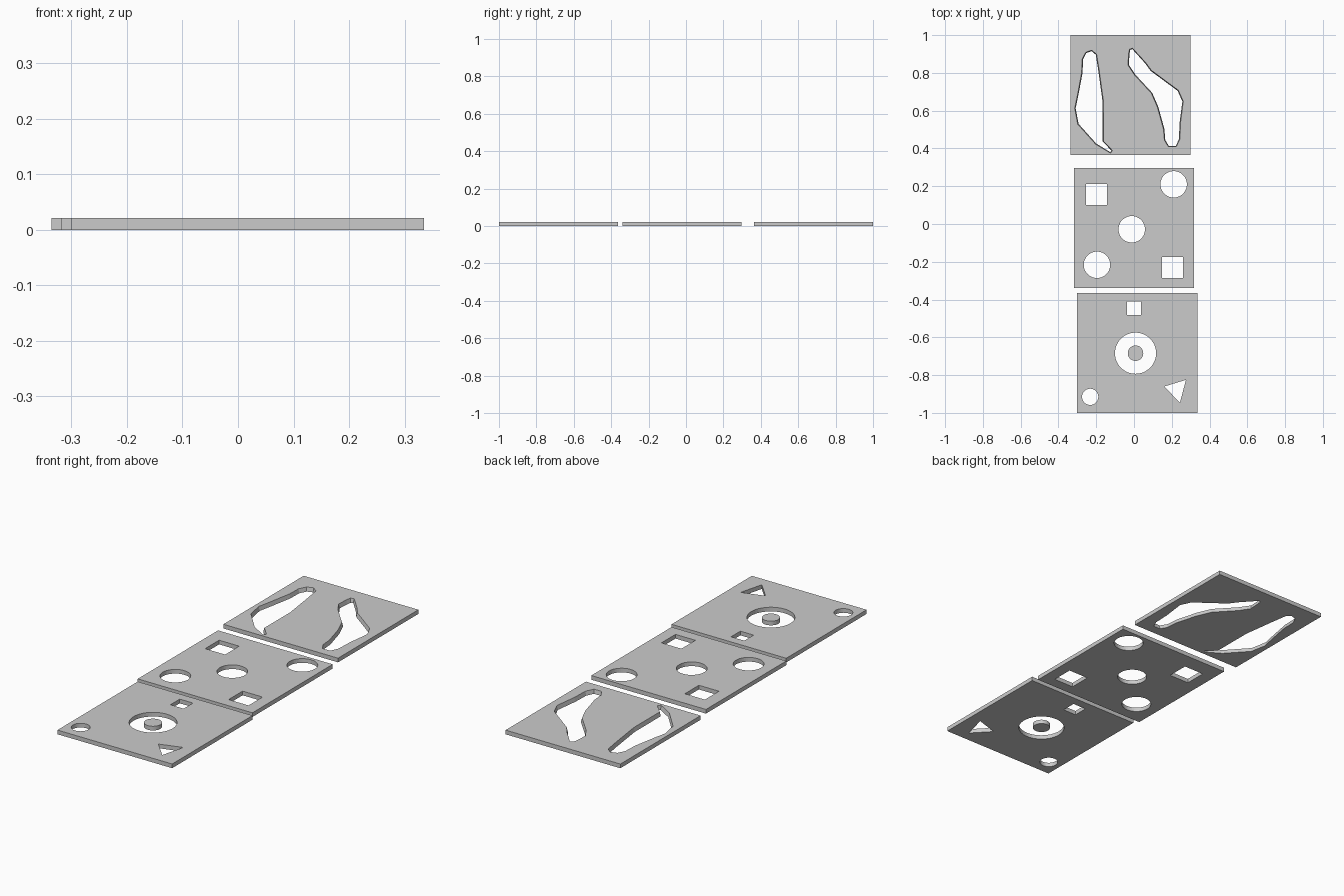
import bpy, bmesh
from math import sin, cos, pi
from mathutils import Vector

if "Cube" in bpy.data.objects:
    bpy.data.objects.remove(bpy.data.objects["Cube"])

THICK = 0.021
SIZE = 0.636


def circle(x, y, r, n=48):
    return [(x + r * cos(2 * pi * i / n), y + r * sin(2 * pi * i / n)) for i in range(n)]


def square(x, y, side):
    h = side / 2
    return [(x - h, y - h), (x + h, y - h), (x + h, y + h), (x - h, y + h)]


def inset(loop, d):
    """Move a clockwise loop inward by about d."""
    out = []
    for i, p in enumerate(loop):
        a, b, c = Vector(loop[i - 1]), Vector(p), Vector(loop[(i + 1) % len(loop)])
        t = ((b - a).normalized() + (c - b).normalized()).normalized()
        out.append((b.x + d * t.y, b.y - d * t.x))
    return out


def slab(name, outline, holes=()):
    """Flat slab; each hole is a (top loop, bottom loop) pair."""
    bm = bmesh.new()
    top_edges, low_edges = [], []
    for top, low in [(outline, outline), *holes]:
        n = len(top)
        tv = [bm.verts.new((x, y, THICK)) for x, y in top]
        lv = [bm.verts.new((x, y, 0)) for x, y in low]
        for i in range(n):
            j = (i + 1) % n
            top_edges.append(bm.edges.new((tv[i], tv[j])))
            low_edges.append(bm.edges.new((lv[i], lv[j])))
            bm.faces.new((tv[i], tv[j], lv[j], lv[i]))
    for edges, z in ((top_edges, 1), (low_edges, -1)):
        bmesh.ops.triangle_fill(bm, edges=edges, use_beauty=True, normal=(0, 0, z))
    bmesh.ops.recalc_face_normals(bm, faces=bm.faces)
    mesh = bpy.data.meshes.new(name)
    bm.to_mesh(mesh)
    bm.free()
    obj = bpy.data.objects.new(name, mesh)
    bpy.context.collection.objects.link(obj)


def straight(*loops):
    return [(l, l) for l in loops]


# Back plate: two footprint-like openings with slightly tapered walls
left_print = [(-.256, .909), (-.224, .92), (-.198, .899), (-.185, .819), (-.161, .645),
              (-.161, .438), (-.114, .389), (-.124, .375), (-.203, .422), (-.298, .528),
              (-.314, .613), (-.298, .69), (-.277, .803), (-.275, .872)]
right_print = [(-.024, .925), (-.008, .931), (.061, .856), (.092, .814), (.235, .708),
               (.261, .65), (.246, .533), (.243, .449), (.224, .409), (.182, .409),
               (.161, .443), (.156, .502), (.124, .618), (.092, .692), (.003, .788),
               (-.032, .841), (-.029, .899)]
slab("footprint_plate", square(-0.018, 0.682, SIZE),
     [(p, inset(p, 0.005)) for p in (left_print, right_print)])

# Middle plate: three round and two square holes
slab("five_hole_plate", square(0, -0.022, SIZE), straight(
    circle(0.21, 0.21, 0.07), circle(-0.012, -0.028, 0.07), circle(-0.196, -0.216, 0.07),
    square(-0.198, 0.157, 0.111), square(0.203, -0.23, 0.111)))

# Front plate: ring, square, round and triangular holes
slab("mixed_hole_plate", square(0.017, -0.682, SIZE), straight(
    circle(0.008, -0.684, 0.109), circle(-0.232, -0.915, 0.043), square(0, -0.446, 0.074),
    [(0.161, -0.86), (0.243, -0.947), (0.275, -0.825)]))

# Loose disc in the middle of the ring hole
slab("centre_disc", circle(0.008, -0.684, 0.041))
